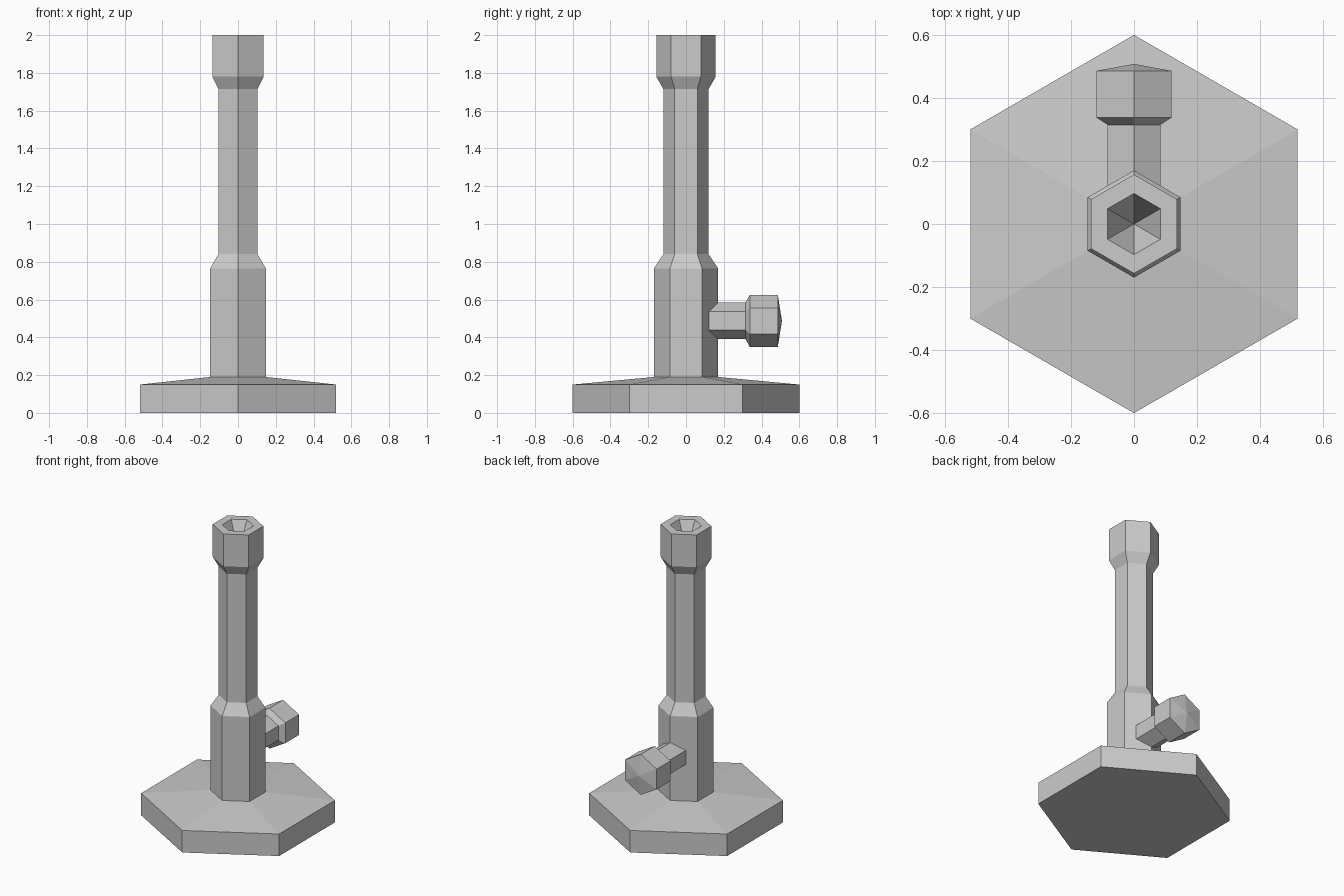
import bpy, bmesh, math

cube = bpy.data.objects.get("Cube")
if cube:
    bpy.data.objects.remove(cube, do_unlink=True)

SIDES = 6
VALVE_Z = 0.487

grey = bpy.data.materials.new("plain grey metal")
grey.use_nodes = True
colour = (0.6, 0.6, 0.6, 1)
grey.diffuse_color = colour
grey.node_tree.nodes["Principled BSDF"].inputs["Base Color"].default_value = colour


def hex_lathe(name, profile, along_y=False):
    """Closed six-sided solid from (radius, height) pairs; radius 0 makes a point."""
    bm = bmesh.new()
    rings = []
    for r, h in profile:
        ring = []
        for i in range(SIDES if r else 1):
            a = math.tau * i / SIDES
            u, v = r * math.sin(a), r * math.cos(a)
            ring.append(bm.verts.new((u, h, v + VALVE_Z) if along_y else (u, v, h)))
        rings.append(ring)
    for low, high in zip(rings, rings[1:]):
        for i in range(SIDES):
            j = (i + 1) % SIDES
            if len(high) == 1:
                bm.faces.new((low[i], low[j], high[0]))
            else:
                bm.faces.new((low[i], low[j], high[j], high[i]))
    # flat caps on open ends
    for ring in (rings[0], rings[-1]):
        if len(ring) > 1:
            bm.faces.new(ring)
    bmesh.ops.recalc_face_normals(bm, faces=bm.faces)
    mesh = bpy.data.meshes.new(name)
    bm.to_mesh(mesh)
    bm.free()
    mesh.materials.append(grey)
    obj = bpy.data.objects.new(name, mesh)
    bpy.context.collection.objects.link(obj)
    return obj


# Foot and upright
hex_lathe("base", [(0.6, 0), (0.6, 0.15), (0.17, 0.19)])
hex_lathe("lower_collar", [(0.17, 0.1), (0.17, 0.765), (0.12, 0.84)])
hex_lathe("barrel", [(0.12, 0.8), (0.12, 1.75)])

# Flared mouth with a tapered hole
hex_lathe("nozzle", [(0.12, 1.715), (0.157, 1.78), (0.157, 2.0),
                     (0.097, 2.0), (0, 1.8)])

# Side inlet at the back
hex_lathe("inlet_stem", [(0.097, 0.05), (0.097, 0.33)], along_y=True)
hex_lathe("inlet_knob", [(0.097, 0.315), (0.138, 0.338), (0.138, 0.486),
                         (0, 0.508)], along_y=True)
